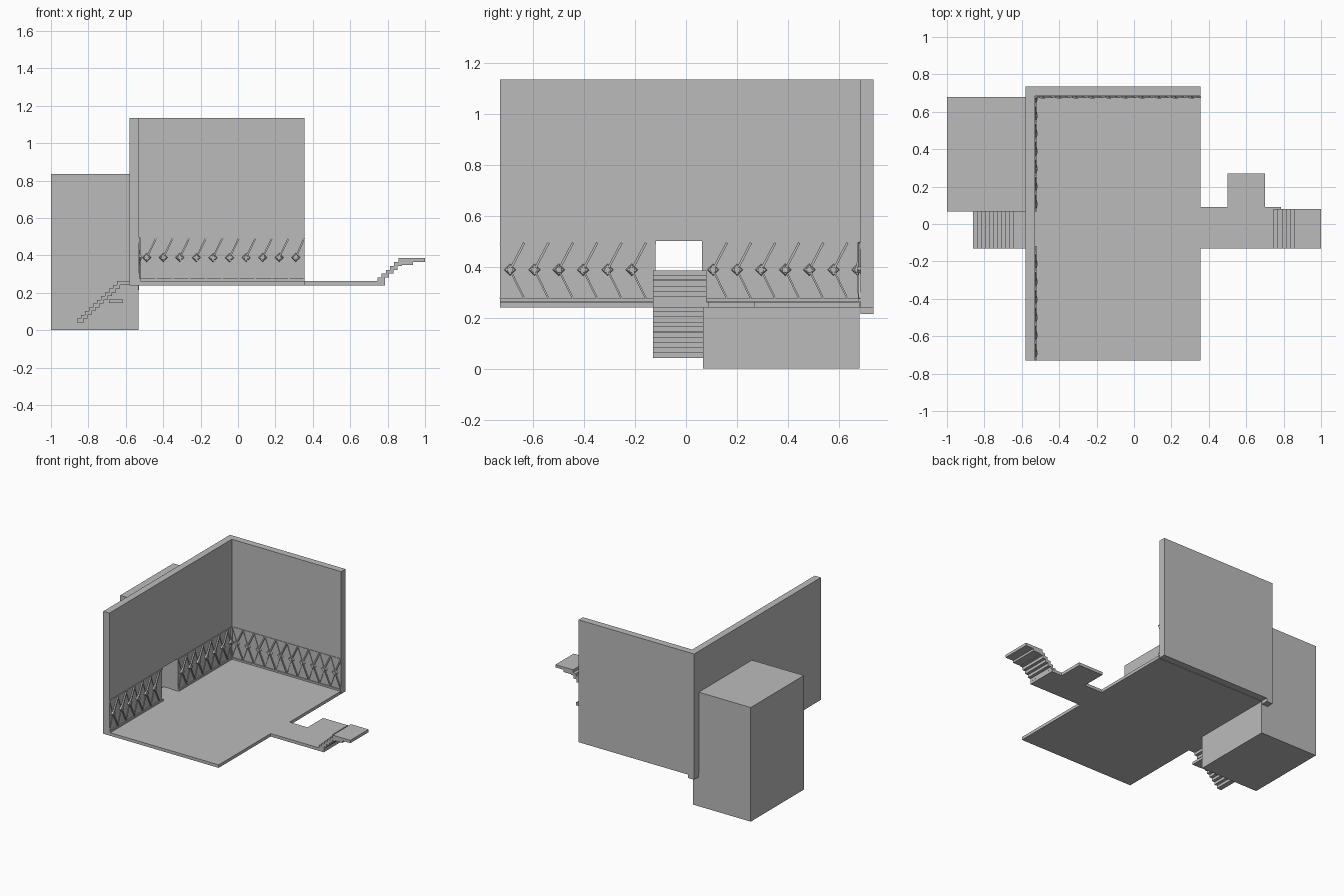
import bpy, bmesh, math
from mathutils import Vector, Matrix

cube = bpy.data.objects.get("Cube")
if cube:
    bpy.data.objects.remove(cube, do_unlink=True)

grey = bpy.data.materials.new("plain_grey")
grey.use_nodes = True
grey.diffuse_color = (0.5, 0.5, 0.5, 1)
grey.node_tree.nodes["Principled BSDF"].inputs["Base Color"].default_value = (0.5, 0.5, 0.5, 1)


def finish(name, bm):
    """Turn a bmesh into a named object."""
    mesh = bpy.data.meshes.new(name)
    bm.to_mesh(mesh)
    bm.free()
    mesh.materials.append(grey)
    obj = bpy.data.objects.new(name, mesh)
    bpy.context.scene.collection.objects.link(obj)
    return obj


def add_box(bm, x, y, z):
    """Box from three (min, max) ranges."""
    size = Matrix.Diagonal((x[1] - x[0], y[1] - y[0], z[1] - z[0], 1))
    centre = Matrix.Translation((sum(x) / 2, sum(y) / 2, sum(z) / 2))
    bmesh.ops.create_cube(bm, size=1, matrix=centre @ size)


def box(name, x, y, z):
    bm = bmesh.new()
    add_box(bm, x, y, z)
    return finish(name, bm)


def extrude_profile(name, points, y):
    """Extrude a side profile in x, z along y."""
    bm = bmesh.new()
    face = bm.faces.new([bm.verts.new((px, y[0], pz)) for px, pz in points])
    moved = bmesh.ops.extrude_face_region(bm, geom=[face])["geom"]
    verts = [v for v in moved if isinstance(v, bmesh.types.BMVert)]
    bmesh.ops.translate(bm, verts=verts, vec=(0, y[1] - y[0], 0))
    bmesh.ops.recalc_face_normals(bm, faces=bm.faces)
    return finish(name, bm)


def stair_profile(x, z, run, rise, count, end_x, drop):
    """Stepped top and stepped underside, ending in a flat platform."""
    top, under = [(x, z)], []
    for i in range(count):
        top.append((x + i * run, z + (i + 1) * rise))
        top.append((x + (i + 1) * run, z + (i + 1) * rise))
    top[-1] = (end_x, z + count * rise)
    for i in range(count):
        under.append((x + (i + 1) * run + drop, z + i * rise))
        under.append((x + (i + 1) * run + drop, z + (i + 1) * rise))
    under.pop()
    under.append((end_x, under[-1][1]))
    return top + under[::-1]


# Floor and walkway
box("floor", (-0.53, 0.355), (-0.73, 0.68), (0.24, 0.262))
box("walkway", (0.355, 0.785), (-0.13, 0.09), (0.24, 0.262))
box("walkway_bay", (0.5, 0.7), (0.09, 0.27), (0.24, 0.262))

# Walls, with a doorway in the side wall
wall = (-0.58, -0.53)
box("back_wall", (-0.53, 0.355), (0.685, 0.735), (0.24, 1.135))
box("side_wall_upper", wall, (-0.73, 0.735), (0.5, 1.135))
box("side_wall_front", wall, (-0.73, -0.12), (0.24, 0.5))
box("side_wall_back", wall, (0.062, 0.735), (0.24, 0.5))
box("corner_foot", wall, (0.685, 0.735), (0.215, 0.24))
box("door_sill", wall, (-0.12, 0.062), (0.24, 0.262))

# Block beside the room
box("side_block", (-1, -0.532), (0.066, 0.68), (0, 0.835))

# Stairs
extrude_profile("lower_stairs", stair_profile(-0.862, 0.042, 0.0215, 0.02, 11, -0.58, 0.015), (-0.13, 0.066))
box("lower_stairs_slab", (-0.69, -0.615), (-0.13, 0.066), (0.145, 0.165))
extrude_profile("upper_stairs", stair_profile(0.745, 0.26, 0.0225, 0.0208, 6, 1, 0.018), (-0.13, 0.08))
box("upper_stairs_support", (0.865, 0.935), (-0.13, 0.08), (0.348, 0.368))


def add_bar(bm, a, b, width, depth):
    """Flat bar between two (along, height) points, standing out to -y."""
    a, b = Vector((a[0], 0, a[1])), Vector((b[0], 0, b[1]))
    run = b - a
    turn = Matrix.Rotation(-math.atan2(run.z, run.x), 4, "Y")
    place = Matrix.Translation((a + b) / 2 + Vector((0, -depth / 2, 0)))
    size = Matrix.Diagonal((run.length, depth, width, 1))
    bmesh.ops.create_cube(bm, size=1, matrix=place @ turn @ size)


def add_stud(bm, u, z, radius, depth, sides):
    spin = Matrix.Rotation(math.pi / 2, 4, "X")
    bmesh.ops.create_cone(bm, cap_ends=True, segments=sides, radius1=radius, radius2=radius * 0.8,
                          depth=depth, matrix=Matrix.Translation((u, -depth / 2, z)) @ spin)


def brace_panel(name, length, pitch, location, angle):
    """Row of braces meeting at studs, between two rails."""
    low, mid, high = 0.275, 0.388, 0.494
    bm = bmesh.new()
    add_box(bm, (0, length), (-0.009, 0), (low - 0.012, low))
    add_box(bm, (0, length), (-0.004, 0), (high - 0.004, high + 0.004))
    for i in range(math.ceil(length / pitch)):
        start = i * pitch
        hub = (start + 0.42 * pitch, mid)
        end = min(start + pitch, length)
        if hub[0] + 0.005 > length:
            break
        add_bar(bm, hub, (end, high), 0.009, 0.01)
        add_bar(bm, hub, (end, low), 0.007, 0.008)
        add_bar(bm, (start, high), hub, 0.003, 0.004)
        add_bar(bm, (start, low), hub, 0.003, 0.004)
        add_stud(bm, *hub, 0.024, 0.011, 4)
        add_stud(bm, *hub, 0.014, 0.015, 8)
    obj = finish(name, bm)
    obj.location = location
    obj.rotation_euler.z = angle


# Bracing along the foot of the walls
brace_panel("back_bracing", 0.88, 0.0885, (-0.525, 0.685, 0), 0)
brace_panel("side_bracing_front", 0.612, 0.0955, (-0.53, -0.73, 0), math.pi / 2)
brace_panel("side_bracing_back", 0.612, 0.0945, (-0.53, 0.066, 0), math.pi / 2)
